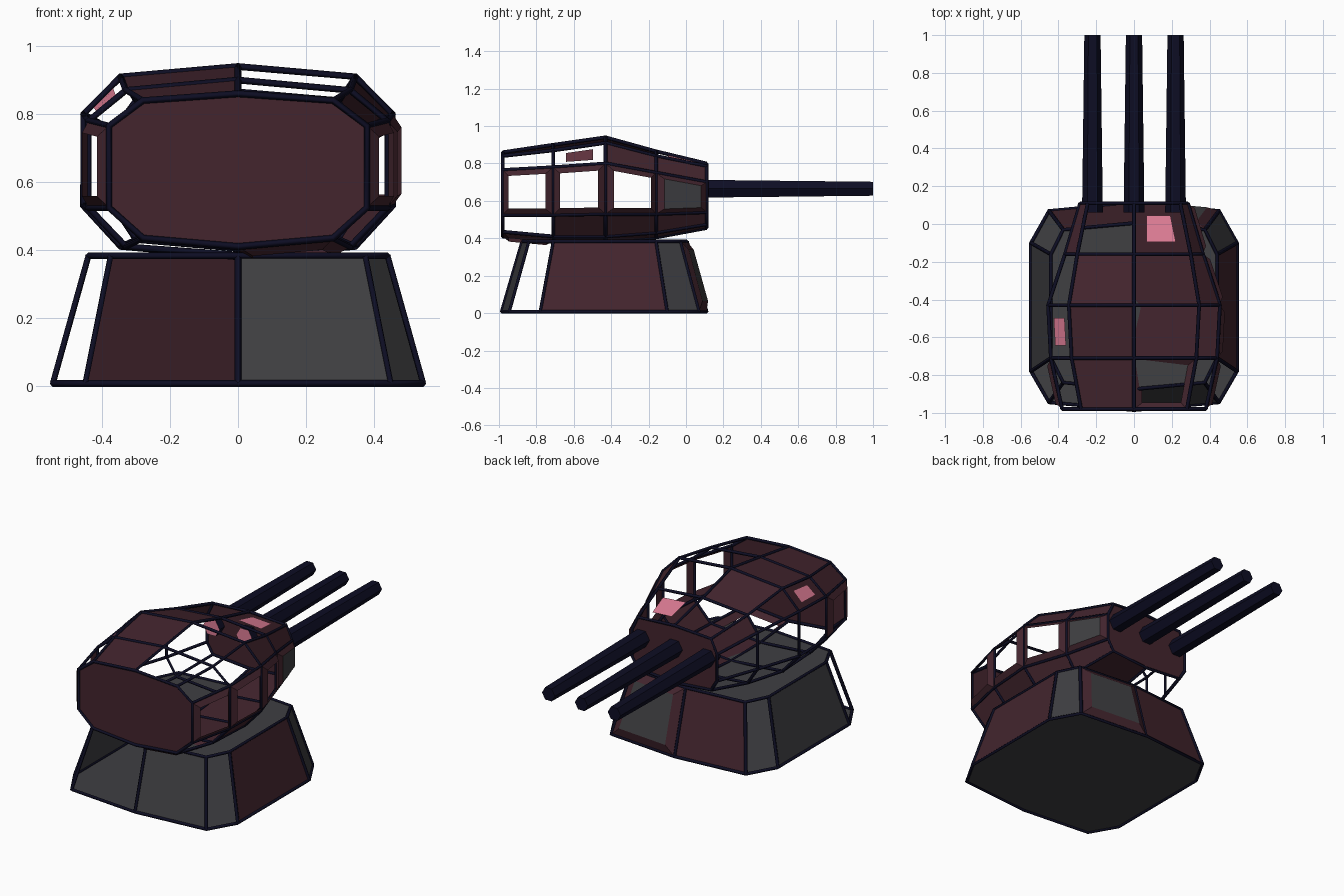
import bpy, bmesh, math
from mathutils import Vector, Matrix

cube = bpy.data.objects.get("Cube")
if cube:
    bpy.data.objects.remove(cube, do_unlink=True)


def material(name, rgb):
    mat = bpy.data.materials.new(name)
    mat.use_nodes = True
    mat.diffuse_color = (*rgb, 1)
    mat.node_tree.nodes["Principled BSDF"].inputs["Base Color"].default_value = (*rgb, 1)
    return mat


MAROON, GREY, NAVY, PINK = range(4)
MATS = [material("maroon armour", (.056, .018, .027)),
        material("dark grey plate", (.05, .05, .055)),
        material("navy frame", (.004, .004, .017)),
        material("pink light", (.75, .21, .31))]


def add_object(name, mesh):
    obj = bpy.data.objects.new(name, mesh)
    bpy.context.collection.objects.link(obj)
    return obj


def finish(name, bm):
    mesh = bpy.data.meshes.new(name)
    bm.to_mesh(mesh)
    bm.free()
    for mat in MATS:
        mesh.materials.append(mat)
    return add_object(name, mesh)


def face(bm, points, mat):
    bm.faces.new([bm.verts.new(p) for p in points]).material_index = mat


def outward(points, hub):
    """Wind the points so that the face looks away from the hub."""
    mid = sum(points, Vector()) / len(points)
    normal = (points[1] - points[0]).cross(points[2] - points[0]).normalized()
    if normal.dot(mid - hub) < 0:
        return points[::-1], mid, -normal
    return points, mid, normal


def panel(bm, quad, kind, hub):
    """m/s: maroon or grey sheet, o: raised rim, g: rim with pane, p: pink plate, dot: open."""
    quad, mid, normal = outward(quad, hub)
    if kind in "ms":
        face(bm, quad, MAROON if kind == "m" else GREY)
    elif kind == "p":
        face(bm, [mid + (p - mid) * .52 for p in quad], PINK)
    elif kind in "og":
        inner = [mid + (p - mid) * .73 + normal * .028 for p in quad]
        for i in range(4):
            j = (i + 1) % 4
            face(bm, [quad[i], quad[j], inner[j], inner[i]], MAROON)
        if kind == "g":
            face(bm, inner, GREY)


def shell(name, rings, rows, cap_mat):
    """Panels between neighbouring rings, one letter per panel, and both end caps."""
    bm = bmesh.new()
    every = [p for ring in rings for p in ring]
    hub = sum(every, Vector()) / len(every)
    n = len(rings[0])
    for a, b, row in zip(rings, rings[1:], rows):
        for i, kind in enumerate(row):
            j = (i + 1) % n
            panel(bm, [a[i], a[j], b[j], b[i]], kind, hub)
    for ring in (rings[0], rings[-1]):
        face(bm, outward(ring, hub)[0], cap_mat)
    return finish(name, bm)


def frame(name, rings, radius):
    """Square struts along every ring and every lengthwise edge."""
    curve = bpy.data.curves.new(name, "CURVE")
    curve.dimensions = "3D"
    curve.bevel_depth = radius
    curve.bevel_resolution = 0
    curve.use_fill_caps = True
    for path, closed in [(r, True) for r in rings] + [(p, False) for p in zip(*rings)]:
        spline = curve.splines.new("POLY")
        spline.points.add(len(path) - 1)
        for point, co in zip(spline.points, path):
            point.co = (*co, 1)
        spline.use_cyclic_u = closed
    temp = add_object(name + "_path", curve)
    bpy.context.view_layer.update()
    mesh = bpy.data.meshes.new_from_object(
        temp.evaluated_get(bpy.context.evaluated_depsgraph_get()))
    bpy.data.objects.remove(temp, do_unlink=True)
    mesh.materials.clear()
    mesh.materials.append(MATS[NAVY])
    return add_object(name, mesh)


def mirrored(half):
    """Close a half outline whose first and last points lie on x = 0."""
    return half + [Vector((-p.x, p.y, p.z)) for p in half[-2:0:-1]]


# Turret hull: rings along y
# y, top z, upper corner x z, side x, side top z, side low z, lower corner z, bottom z
sections = [(-.98, .86, .28, .84, .38, .765, .525, .435, .41),
            (-.71, .90, .33, .87, .44, .78, .525, .41, .385),
            (-.43, .94, .345, .91, .455, .80, .53, .41, .38),
            (-.16, .865, .30, .84, .365, .75, .53, .43, .405),
            (.11, .80, .245, .785, .285, .70, .54, .475, .455)]
hull_rings = []
for y, top, cx, cz, sx, su, sl, lz, bot in sections:
    half = [(0, top), (cx, cz), (sx, su), (sx, sl), (cx, lz), (0, bot)]
    hull_rings.append(mirrored([Vector((x, y, z)) for x, z in half]))

# Order: top, chamfer, side, low chamfer, bottom on +x, then back up on -x
hull_rows = ["..o.o..o.m",
             "..omm...pm",
             ".mommm"[0:5] + "....m",
             "pmgmm...m."]
shell("turret_hull", hull_rings, hull_rows, MAROON)
frame("turret_frame", hull_rings, .010)

# Base: tapering pedestal
foot = [(0, -.985), (.45, -.945), (.545, -.78), (.545, -.10), (.45, .07), (0, .11)]
lid = [(0, -.875), (.375, -.84), (.44, -.71), (.44, -.16), (.375, -.03), (0, .005)]
base_rings = [mirrored([Vector((x, y, z)) for x, y in outline])
              for outline, z in ((foot, .007), (lid, .383))]
shell("base_pedestal", base_rings, ["s.msgm.s.."], GREY)
frame("base_frame", base_rings, .010)

# Three hexagonal gun barrels with pink inner ends
for label, x in (("right", -.22), ("middle", 0), ("left", .22)):
    bm = bmesh.new()
    bmesh.ops.create_cone(bm, cap_ends=True, segments=6, radius1=.055, radius2=.043, depth=.94)
    bmesh.ops.rotate(bm, verts=bm.verts, matrix=Matrix.Rotation(math.pi / 6, 3, "Z"))
    bmesh.ops.rotate(bm, verts=bm.verts, matrix=Matrix.Rotation(-math.pi / 2, 3, "X"))
    bmesh.ops.translate(bm, verts=bm.verts, vec=(x, .53, .665))
    widest = max(v.co.x for v in bm.verts) - x
    if widest < .05:
        bmesh.ops.rotate(bm, verts=bm.verts, cent=(x, .53, .665),
                         matrix=Matrix.Rotation(math.pi / 6, 3, "Y"))
    bm.normal_update()
    for f in bm.faces:
        f.material_index = PINK if f.normal.y < -.9 else NAVY
    finish(label + "_barrel", bm)
